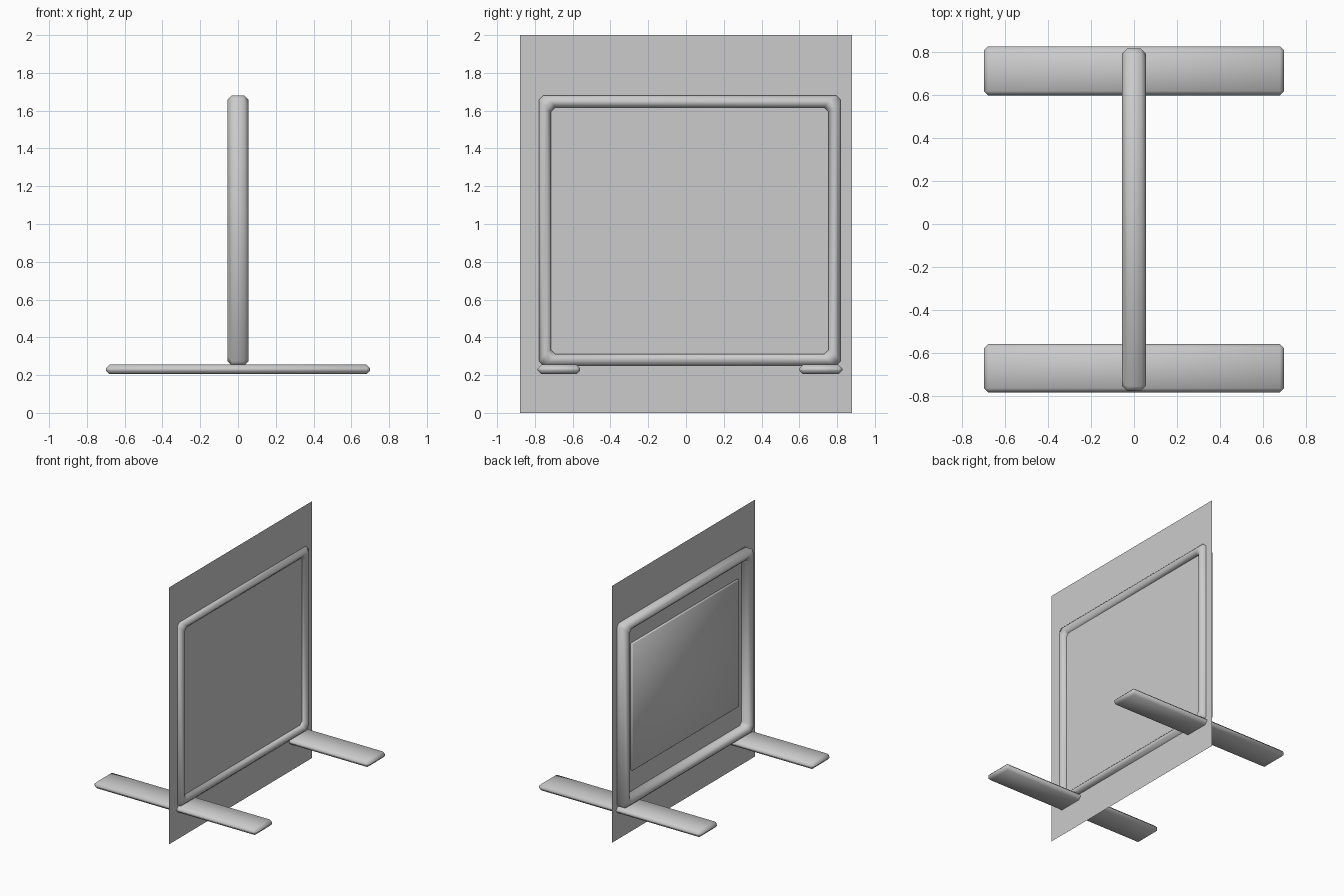
import bpy
import bmesh

if "Cube" in bpy.data.objects:
    bpy.data.objects.remove(bpy.data.objects["Cube"], do_unlink=True)

grey = bpy.data.materials.new("neutral grey")
grey.use_nodes = True
COLOUR = (0.6, 0.6, 0.6, 1)
grey.diffuse_color = COLOUR
grey.node_tree.nodes["Principled BSDF"].inputs["Base Color"].default_value = COLOUR


def finish(name, bm, bevel=0.0):
    """Turn a bmesh into an object, with chamfered edges and smooth shading."""
    bmesh.ops.recalc_face_normals(bm, faces=bm.faces)
    if bevel:
        bmesh.ops.bevel(bm, geom=bm.edges[:], offset=bevel, segments=1, affect='EDGES')
        for face in bm.faces:
            face.smooth = True
    mesh = bpy.data.meshes.new(name)
    bm.to_mesh(mesh)
    bm.free()
    mesh.materials.append(grey)
    obj = bpy.data.objects.new(name, mesh)
    bpy.context.collection.objects.link(obj)
    return obj


def box(name, xs, ys, zs, bevel=0.0):
    bm = bmesh.new()
    bmesh.ops.create_cube(bm, size=1)
    for v in bm.verts:
        for axis, (low, high) in enumerate((xs, ys, zs)):
            v.co[axis] = high if v.co[axis] > 0 else low
    return finish(name, bm, bevel)


def ring(name, half_depth, ys, zs, width, bevel):
    """Rectangular frame standing in the YZ plane."""
    bm = bmesh.new()
    loops = []
    for x in (-half_depth, half_depth):
        for inset in (0, width):
            y0, y1 = ys[0] + inset, ys[1] - inset
            z0, z1 = zs[0] + inset, zs[1] - inset
            corners = ((y0, z0), (y1, z0), (y1, z1), (y0, z1))
            loops.append([bm.verts.new((x, y, z)) for y, z in corners])
    back_out, back_in, front_out, front_in = loops
    for a, b in ((back_out, back_in), (back_in, front_in),
                 (front_in, front_out), (front_out, back_out)):
        for i in range(4):
            j = (i + 1) % 4
            bm.faces.new((a[i], a[j], b[j], b[i]))
    return finish(name, bm, bevel)


# Thin sheet that passes through the frame
SHEET_X = 0.022
bm = bmesh.new()
bm.faces.new([bm.verts.new((SHEET_X, y, z))
              for y, z in ((-0.88, 0), (0.88, 0), (0.88, 2), (-0.88, 2))])
sheet = finish("backing_sheet", bm)

# Chamfered surround
ring("frame", 0.055, (-0.778, 0.817), (0.25, 1.68), 0.063, 0.022)

# Raised panel on one side of the sheet
box("rear_panel", (0.0, SHEET_X - 0.001), (-0.655, 0.655), (0.48, 1.47), 0.004)

# Two flat feet
for name, ys in (("front_foot", (-0.785, -0.56)), ("back_foot", (0.6, 0.828))):
    box(name, (-0.7, 0.7), ys, (0.205, 0.255), 0.02)
